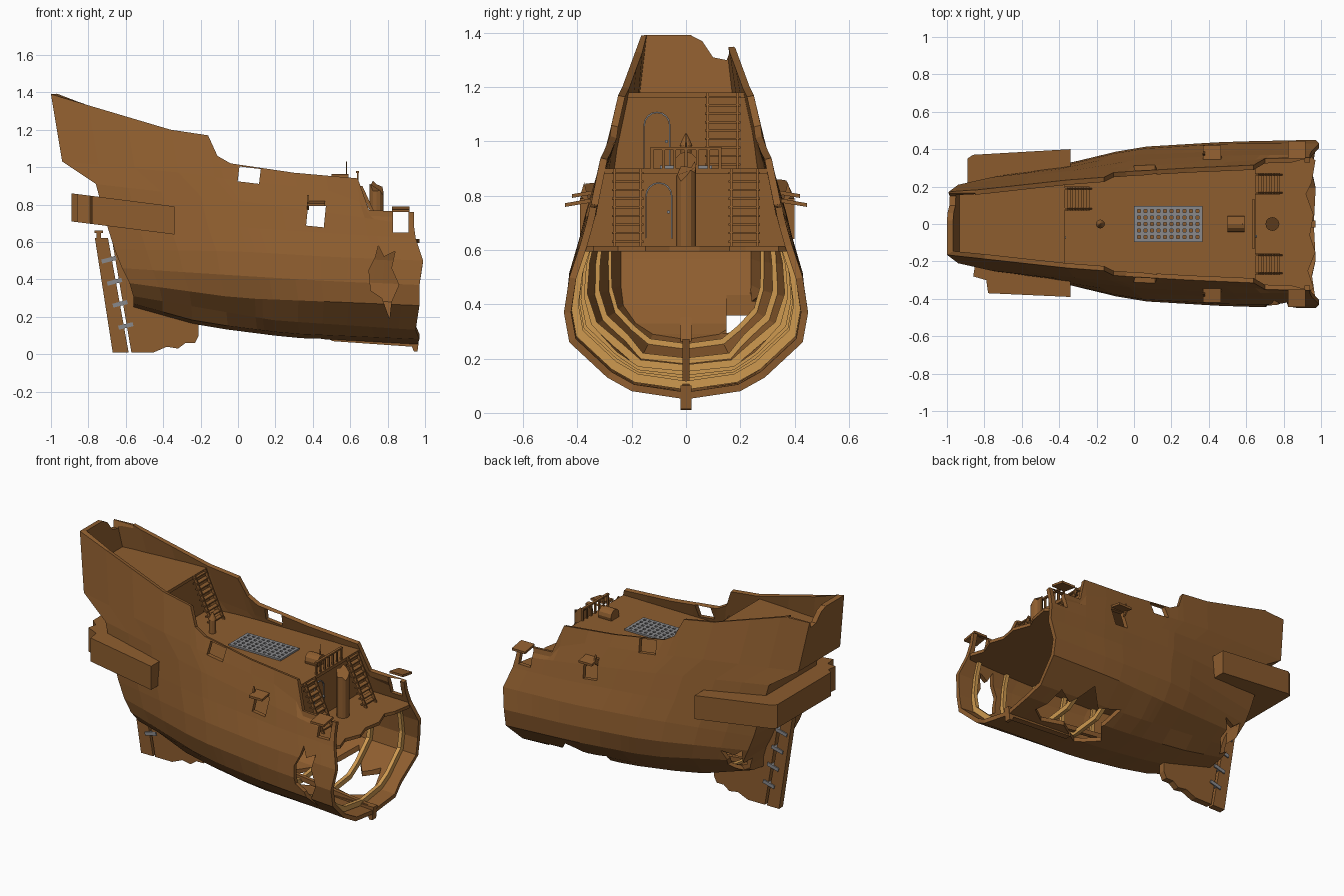
import bpy, bmesh, math
from mathutils import Vector, Matrix

cube = bpy.data.objects.get("Cube")
if cube:
    bpy.data.objects.remove(cube, do_unlink=True)


def material(name, red, green, blue):
    mat = bpy.data.materials.new(name)
    mat.use_nodes = True
    colour = (red, green, blue, 1)
    mat.diffuse_color = colour
    mat.node_tree.nodes["Principled BSDF"].inputs["Base Color"].default_value = colour
    return mat


WOOD = material("brown wood", .27, .11, .028)
TAN = material("tan rib wood", .62, .32, .08)
IRON = material("grey iron", .25, .25, .26)


def finish(name, bm, mat):
    bmesh.ops.recalc_face_normals(bm, faces=bm.faces)
    mesh = bpy.data.meshes.new(name)
    bm.to_mesh(mesh)
    bm.free()
    mesh.materials.append(mat)
    obj = bpy.data.objects.new(name, mesh)
    bpy.context.collection.objects.link(obj)
    return obj


def prism(name, outline, axis, low, high, mat=WOOD):
    """Extrude a flat outline along one axis."""
    place = {"x": lambda u, v, h: (h, u, v),
             "y": lambda u, v, h: (u, h, v),
             "z": lambda u, v, h: (u, v, h)}[axis]
    bm = bmesh.new()
    ends = [[bm.verts.new(place(u, v, h)) for u, v in outline] for h in (low, high)]
    bm.faces.new(ends[0])
    bm.faces.new(ends[1])
    for i in range(len(outline)):
        j = (i + 1) % len(outline)
        bm.faces.new((ends[0][i], ends[0][j], ends[1][j], ends[1][i]))
    return finish(name, bm, mat)


def box(name, centre, size, mat=WOOD, tilt=0):
    bm = bmesh.new()
    bmesh.ops.create_cube(bm, size=1, matrix=Matrix.Translation(centre)
                          @ Matrix.Rotation(tilt, 4, "Y") @ Matrix.Diagonal((*size, 1)))
    return finish(name, bm, mat)


def rod(name, start, end, r1, r2=None, mat=WOOD, sides=12):
    a, b = Vector(start), Vector(end)
    turn = (b - a).to_track_quat("Z", "Y").to_matrix().to_4x4()
    bm = bmesh.new()
    bmesh.ops.create_cone(bm, cap_ends=True, segments=sides, radius1=r1,
                          radius2=r1 if r2 is None else r2, depth=(b - a).length,
                          matrix=Matrix.Translation((a + b) / 2) @ turn)
    return finish(name, bm, mat)


# Hull lines from keel to rail: (x, half width, height), stern to broken bow
keel = [(-.56, 0, .25), (-.2, 0, .15), (.27, 0, .09), (.96, 0, .05)]
floor_line = [(-.56, .13, .27), (-.2, .18, .17), (.27, .2, .11), (.97, .2, .08)]
bilge = [(-.56, .2, .31), (.2, .29, .18), (.95, .29, .13)]
chine = [(-.58, .25, .38), (0, .37, .3), (.5, .42, .28), (.97, .43, .26)]
widest = [(-.62, .26, .46), (0, .41, .42), (.5, .44, .39), (.97, .45, .37)]
wale = [(-.66, .26, .56), (0, .4, .55), (.5, .43, .52), (.99, .43, .5)]
lower_deck = [(-.71, .26, .72), (0, .37, .68), (.6, .395, .64), (.95, .39, .62)]
ports = [(-.76, .25, .91), (0, .34, .82), (.6, .37, .74), (.94, .37, .69)]
bulwark = [(-.94, .21, 1.03), (-.3, .29, .97), (0, .31, .93), (.62, .335, .86),
           (.7, .355, .74), (.94, .36, .73)]
rail = [(-1, .165, 1.39), (-.36, .235, 1.2), (-.16, .25, 1.17), (-.11, .275, 1.06),
        (-.04, .28, 1.02), (.3, .3, .97), (.64, .315, .94), (.7, .35, .77), (.94, .355, .76)]
LINES = [keel, floor_line, bilge, chine, widest, wale, lower_deck, ports, bulwark, rail]


def along(line, x):
    """Half width and height of a hull line at x."""
    x = min(max(x, line[0][0]), line[-1][0])
    for (xa, ya, za), (xb, yb, zb) in zip(line, line[1:]):
        if x <= xb:
            f = (x - xa) / (xb - xa)
            return ya + (yb - ya) * f, za + (zb - za) * f


def half_width(x, z):
    pts = [along(line, x) for line in LINES]
    for (ya, za), (yb, zb) in zip(pts, pts[1:]):
        if za <= z <= zb:
            return ya + (yb - ya) * (z - za) / (zb - za)
    return pts[-1][0]


# Hull shell
stations = [(x + 1) / 1.94 for x in
            (-1, -.8, -.6, -.36, -.16, -.11, -.04, .13, .3, .47, .64, .7, .82, .94)]
bm = bmesh.new()
grid = {}
for side in (-1, 1):
    for row, line in enumerate(LINES):
        for col, t in enumerate(stations):
            x = line[0][0] + (line[-1][0] - line[0][0]) * t
            y, z = along(line, x)
            if row == 0 and side == 1:
                grid[side, row, col] = grid[-1, row, col]
            else:
                grid[side, row, col] = bm.verts.new((x, side * y, z))
    for row in range(len(LINES) - 1):
        for col in range(len(stations) - 1):
            face = [grid[side, row, col], grid[side, row, col + 1],
                    grid[side, row + 1, col + 1], grid[side, row + 1, col]]
            bm.faces.new(face if side < 0 else face[::-1])
for row in range(len(LINES) - 1):
    ring = [grid[1, row, 0], grid[1, row + 1, 0], grid[-1, row + 1, 0], grid[-1, row, 0]]
    bm.faces.new(list(dict.fromkeys(ring)))
hull = finish("hull", bm, WOOD)
shell = hull.modifiers.new("planking", "SOLIDIFY")
shell.thickness = .026
shell.offset = -1
shell.use_even_offset = True

# Gun ports, broken holes and the torn stern rail
side_hole = [(.7, .45), (.735, .52), (.75, .58), (.78, .52), (.84, .55), (.82, .46),
             (.86, .37), (.82, .28), (.81, .19), (.77, .3), (.71, .34)]
bottom_hole = [(.3, .06), (.43, -.03), (.6, .08), (.75, .05), (.85, .12), (.8, .3),
               (.7, .25), (.6, .36), (.5, .27), (.35, .3), (.4, .18)]
stern_hole = [(-.57, .3), (-.52, .27), (-.46, .32), (-.48, .37), (-.45, .43), (-.53, .41), (-.58, .45)]
torn_rail = [(.02, 1.5), (.02, 1.39), (.06, 1.37), (.1, 1.31), (.15, 1.3), (.165, 1.34), (.3, 1.34), (.3, 1.5)]
cutters = [
    prism("side_hole_cutter", side_hole, "y", -.6, -.2),
    prism("bottom_hole_cutter", bottom_hole, "z", -.1, .28),
    prism("stern_hole_cutter", stern_hole, "y", .15, .5),
    prism("torn_rail_cutter", torn_rail, "x", -1.1, -.85),
    box("rail_port_cutter", (.06, 0, .957), (.115, 1, .08), tilt=.12),
    box("middle_port_cutter", (.417, 0, .74), (.095, 1, .115), tilt=.1),
    box("bow_port_cutter", (.87, 0, .705), (.085, 1, .11)),
]
for cutter in cutters:
    cut = hull.modifiers.new(cutter.name, "BOOLEAN")
    cut.operation = "DIFFERENCE"
    cut.solver = "EXACT"
    cut.object = cutter
bpy.context.view_layer.update()
evaluated = hull.evaluated_get(bpy.context.evaluated_depsgraph_get())
cut_mesh = bpy.data.meshes.new_from_object(evaluated)
hull.modifiers.clear()
hull.data = cut_mesh
for cutter in cutters:
    bpy.data.objects.remove(cutter, do_unlink=True)


# Decks and bulkheads fitted to the hull
def deck(name, z, start, end, torn=()):
    xs = [start + (end - start) * i / 10 for i in range(11)]
    edge = [(x, half_width(x, z) - .014) for x in xs]
    prism(name, edge + list(torn) + [(x, -y) for x, y in reversed(edge)], "z", z - .02, z)


deck("bow_deck", .615, -.67, .93, [(.97, .34), (.95, .22), (.92, .16), (.96, .05),
                                   (.94, -.06), (.97, -.15), (.93, -.25), (.96, -.34)])
deck("main_deck", .9, -.74, .65)
deck("poop_deck", 1.18, -.96, -.37)
for name, x, low, high in (("bow_bulkhead", .64, .6, .9), ("poop_bulkhead", -.38, .89, 1.18)):
    edge = [(half_width(x, z) - .014, z) for z in (low, (low + high) / 2, high)]
    prism(name, edge + [(-y, z) for y, z in reversed(edge)], "x", x - .02, x)

# Hold ribs and keelson
for i in range(7):
    x = -.42 + i * .215
    half = [along(line, x) for line in LINES[:6]] + [(half_width(x, .598), .598)]
    full = [(-y, z) for y, z in reversed(half[1:])] + half
    band = [[(y * s, .6 + (z - .6) * s) for y, z in full] for s in (.945, .885)]
    prism("hold_rib", band[0] + band[1][::-1], "x", x - .012, x + .012, TAN)
prism("keelson", [(-.5, .24), (.94, .07), (.94, .1), (-.5, .27)], "y", -.012, .012)
prism("bow_keel", [(.5, .1), (.5, .07), (.93, .04), (.94, .015), (.96, .015), (.97, .1)], "y", -.02, .02)

# Skeg, rudder and hinges
prism("skeg", [(-.675, .62), (-.57, .01), (-.45, .01), (-.38, .04), (-.32, .03), (-.28, .06),
               (-.23, .06), (-.21, .1), (-.21, .17), (-.5, .26)], "y", -.02, .02)
prism("rudder", [(-.765, .62), (-.695, .62), (-.585, .01), (-.67, .01)], "y", -.02, .02)
box("rudder_head", (-.745, 0, .635), (.025, .03, .04))
box("tiller", (-.745, 0, .655), (.045, .04, .015))
for i in range(4):
    box("rudder_hinge", (-.69 + .03 * i, 0, .505 - .118 * i), (.08, .054, .022), IRON, -.25)

# Stern gallery, rising aft
gallery = prism("stern_gallery", [(-.34, .4), (-.86, .37), (-.89, .35), (-.89, -.19), (-.85, -.22),
                                  (-.86, -.28), (-.79, -.3), (-.78, -.37), (-.34, -.39)], "z", .64, .79)
for v in gallery.data.vertices:
    v.co.z += (-.34 - v.co.x) * .127

# Port lids
for side in (-1, 1):
    for name, x, y, z in (("middle_port_lid", .417, .37, .8), ("bow_port_lid", .87, .395, .767)):
        lid = [(side * (y - .045), z + .008), (side * (y + .05), z - .008),
               (side * (y + .05), z + .006), (side * (y - .045), z + .022)]
        prism(name, lid, "x", x - .047, x + .047)
    prism("lid_brace", [(side * .355, .77), (side * .375, .85), (side * .39, .8)], "x", .37, .38)


# Ladders
def ladder(name, x, y, low, high, width, run=.13, steps=9):
    for i in range(steps):
        f = (i + .5) / steps
        box(name + "_step", (x + run * (1 - f), y, low + (high - low) * f), (.028, width, .008))
    for side in (-1, 1):
        prism(name + "_rail", [(x, high), (x + run, low), (x + run + .02, low), (x + .02, high)],
              "y", y + side * width * .42 - .004, y + side * width * .42 + .004)


ladder("port_bow_ladder", .645, .215, .615, .9, .115)
ladder("starboard_bow_ladder", .645, -.215, .615, .9, .115)
ladder("poop_ladder", -.375, .135, .9, 1.18, .13)

# Arched doors with iron trim
for x, y, low in ((.642, -.1, .64), (-.378, -.107, .9)):
    arch = [(y + .05 * math.cos(i * math.pi / 8), low + .16 + .05 * math.sin(i * math.pi / 8))
            for i in range(9)]
    outer = [(y + .05, low)] + arch + [(y - .05, low)]
    inner = [(y + (u - y) * .9, low + .005 + (v - low) * .95) for u, v in outer]
    prism("door_trim", outer + inner[::-1], "x", x - .004, x + .004, IRON)
    rod("door_knob", (x, y + .035, low + .1), (x + .015, y + .035, low + .1), .006, mat=IRON)

# Deck grating
for i in range(11):
    box("grating_cross_bar", (.01 + i * .0347, 0, .905), (.018, .19, .012), IRON)
for i in range(6):
    box("grating_long_bar", (.1835, -.086 + i * .0344, .905), (.365, .018, .012), IRON)

# Broken masts, winch and forward railing
main_mast = rod("broken_mast", (.74, 0, .61), (.74, 0, .89), .037)
for i, v in enumerate(main_mast.data.vertices):
    if v.co.z > .8:
        v.co.z += (.74 - v.co.x) * .5 + (i % 3 - 1) * .012 + v.co.y * .5
rod("deck_post", (-.18, 0, .9), (-.18, 0, .985), .02)
rod("deck_post_cap", (-.18, 0, .985), (-.18, 0, 1.03), .024, .003)
rod("winch_barrel", (.5, 0, .92), (.59, 0, .92), .042)
rod("winch_pole", (.58, 0, .9), (.58, 0, 1.03), .005, .002, sides=6)
box("railing_top", (.64, 0, .974), (.016, .26, .01))
for i in range(7):
    box("railing_post", (.64, -.125 + i * .0417, .935), (.01, .01, .075))
